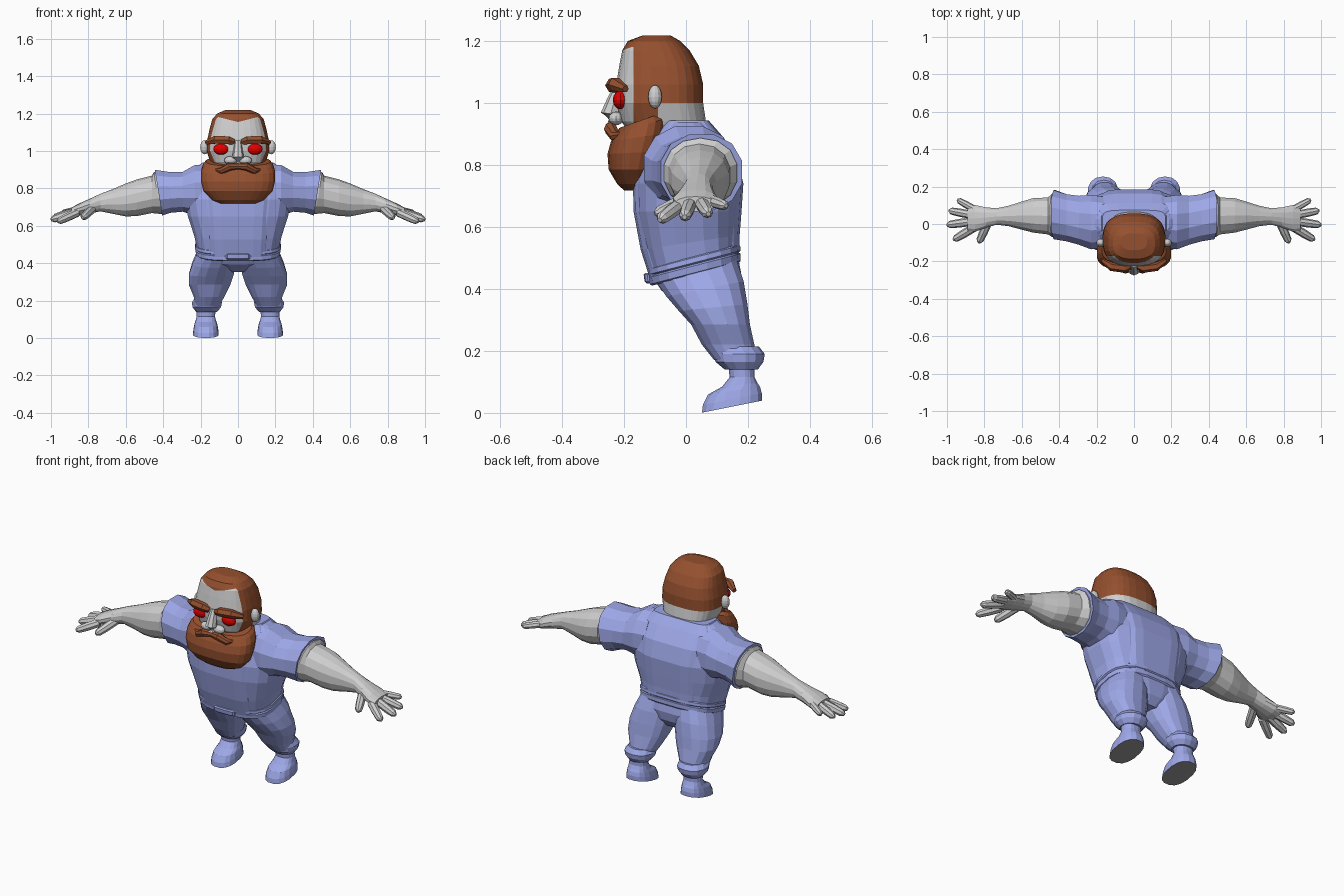
import bpy, bmesh, math
from mathutils import Vector

cube = bpy.data.objects.get("Cube")
if cube:
    bpy.data.objects.remove(cube, do_unlink=True)


def material(name, r, g, b):
    mat = bpy.data.materials.new(name)
    mat.use_nodes = True
    mat.diffuse_color = (r, g, b, 1)
    mat.node_tree.nodes["Principled BSDF"].inputs["Base Color"].default_value = (r, g, b, 1)
    return mat


BLUE = material("blue cloth", .34, .39, .80)
SKIN = material("pale skin", .62, .62, .62)
HAIR = material("brown hair", .30, .08, .028)
RED = material("red eye", .75, 0, 0)
SOLE = material("grey sole", .30, .30, .30)
made = []


def finish(name, bm, mats, rule=None):
    """Turn a bmesh into an object, colouring faces by an optional rule."""
    bmesh.ops.recalc_face_normals(bm, faces=bm.faces[:])
    if rule:
        for face in bm.faces:
            face.material_index = rule(face)
    mesh = bpy.data.meshes.new(name)
    bm.to_mesh(mesh)
    bm.free()
    for mat in mats:
        mesh.materials.append(mat)
    obj = bpy.data.objects.new(name, mesh)
    bpy.context.collection.objects.link(obj)
    made.append(obj)
    return obj


def skin_rings(rings):
    """Bridge rings of points into a closed, capped surface."""
    bm = bmesh.new()
    loops = [[bm.verts.new(p) for p in ring] for ring in rings]
    for low, high in zip(loops, loops[1:]):
        for i in range(len(low)):
            j = (i + 1) % len(low)
            bm.faces.new((low[i], low[j], high[j], high[i]))
    bm.faces.new(loops[0])
    bm.faces.new(loops[-1])
    return bm


def oval(centre, ru, rv, power, count, tilt, along_x, side):
    """One rounded-box section, across z or across x, leaning by tilt."""
    points = []
    for i in range(count):
        a = 2 * math.pi * (i + .5) / count
        c, s = math.cos(a), math.sin(a)
        u = ru * math.copysign(abs(c) ** (2 / power), c)
        v = rv * math.copysign(abs(s) ** (2 / power), s)
        offset = Vector((tilt * v, u, v)) if along_x else Vector((u, v, tilt * v))
        p = Vector(centre) + offset
        points.append((p.x * side, p.y, p.z))
    return points


def upright(rows, power=2.6, count=20, side=1):
    """Loft rows of (height, front, back, half width, tilt, centre x)."""
    rings = []
    for row in rows:
        z, front, back, half, tilt, cx = (tuple(row) + (0, 0))[:6]
        rings.append(oval((cx, (front + back) / 2, z), half, (back - front) / 2,
                          power, count, tilt, False, side))
    return skin_rings(rings)


def sideways(rows, power=2.2, count=12, side=1):
    """Loft rows of (x, centre y, centre z, radius y, radius z, tilt)."""
    rings = []
    for row in rows:
        x, cy, cz, ry, rz, tilt = (tuple(row) + (0,))[:6]
        rings.append(oval((x, cy, cz), ry, rz, power, count, tilt, True, side))
    return skin_rings(rings)


def tube(name, points, radii, mat, side=1, count=8):
    """Tapered tube through a few points."""
    pts = [Vector((x * side, y, z)) for x, y, z in points]
    rings = []
    for i, p in enumerate(pts):
        way = pts[min(i + 1, len(pts) - 1)] - pts[max(i - 1, 0)]
        turn = way.to_track_quat('Z', 'Y')
        angles = [2 * math.pi * k / count for k in range(count)]
        rings.append([p + turn @ Vector((math.cos(a), math.sin(a), 0)) * radii[i] for a in angles])
    return finish(name, skin_rings(rings), [mat])


def ball(name, place, size, mat):
    bm = bmesh.new()
    bmesh.ops.create_uvsphere(bm, u_segments=12, v_segments=8, radius=1)
    bmesh.ops.scale(bm, vec=size, verts=bm.verts)
    bmesh.ops.translate(bm, vec=place, verts=bm.verts)
    return finish(name, bm, [mat])


def finger(name, base, tip, r, side):
    base, tip = Vector(base), Vector(tip)
    points = [base.lerp(tip, t) for t in (0, .5, .88, 1)]
    tube(name, points, (r, r, r * .85, r * .35), SKIN, side)


# Torso, raised vest panel, pelvis and belt
LEAN = .26
finish("torso", upright([(.46, -.11, .165, .215, LEAN), (.55, -.14, .167, .235, .15),
                         (.65, -.163, .172, .27), (.74, -.165, .178, .285), (.83, -.14, .155, .28),
                         (.90, -.09, .105, .25), (.938, -.06, .07, .19)], 3), [BLUE])
finish("vest_panel", upright([(.47, -.117, .172, .165, LEAN), (.55, -.147, .174, .172, .15),
                              (.65, -.17, .18, .182), (.74, -.172, .186, .192),
                              (.83, -.147, .163, .2), (.90, -.097, .112, .205),
                              (.943, -.064, .074, .17)], 5), [BLUE])
finish("pelvis", upright([(.352, .01, .14, .07), (.385, -.04, .17, .15, .1),
                          (.42, -.08, .18, .2, .2), (.475, -.11, .168, .215, LEAN)]), [BLUE])
finish("belt", upright([(.447, -.11, .172, .215, LEAN), (.453, -.118, .178, .226, LEAN),
                        (.475, -.121, .177, .229, LEAN), (.48, -.117, .172, .223, LEAN),
                        (.485, -.124, .178, .231, LEAN), (.501, -.125, .176, .23, LEAN),
                        (.507, -.12, .17, .222, LEAN)], 2.8), [BLUE])
finish("buckle", upright([(.418, -.128, -.08, .055), (.424, -.134, -.08, .066),
                          (.446, -.137, -.08, .066), (.452, -.132, -.08, .055)], 5, 12), [BLUE])


# Head, with a hairline cut into the surface
def hair_rule(face):
    p = face.calc_center_median()
    fringe = p.z > 1.155 + .25 * abs(p.x)
    crown = p.y > -.17 and p.z > 1.0
    sideburn = -.17 < p.y < -.09
    return int(fringe or crown or sideburn)


head = upright([(.89, -.17, .06, .13), (.94, -.21, .065, .15), (1.0, -.224, .056, .168),
                (1.06, -.226, .056, .165), (1.12, -.216, .042, .152), (1.17, -.206, .012, .138),
                (1.2, -.188, -.018, .112), (1.218, -.14, -.05, .07)], 2.7, 28)
for place, normal in (((0, -.17, 0), (0, 1, 0)), ((0, -.09, 0), (0, 1, 0)), ((0, 0, 1), (0, 0, 1)),
                      ((0, 0, 1.155), (.25, 0, 1)), ((0, 0, 1.155), (-.25, 0, 1))):
    bmesh.ops.bisect_plane(head, geom=head.verts[:] + head.edges[:] + head.faces[:],
                           plane_co=place, plane_no=normal)
finish("head", head, [SKIN, HAIR], hair_rule)

# Beard and nose
finish("beard", upright([(.718, -.2, -.13, .09), (.738, -.222, -.11, .14), (.785, -.25, -.09, .186),
                         (.84, -.254, -.07, .2, .05), (.89, -.243, -.055, .2, .15),
                         (.928, -.228, -.05, .187, .3), (.945, -.215, -.07, .172, .35)],
                        2.5, 24), [HAIR])
tube("nose", [(0, -.215, 1.05), (0, -.23, 1.01), (0, -.243, .965), (0, -.24, .935)],
     (.018, .024, .032, .018), SKIN)

for side, label in ((1, "left_"), (-1, "right_")):
    # Face details
    ball(label + "nostril", (side * .04, -.226, .95), (.034, .024, .022), SKIN)
    ball(label + "eye", (side * .09, -.212, 1.01), (.042, .024, .03), RED)
    ball(label + "ear", (side * .178, -.1, 1.02), (.024, .022, .038), SKIN)
    tube(label + "brow", [(.022, -.228, 1.047), (.05, -.237, 1.057), (.12, -.228, 1.06), (.17, -.195, 1.045)],
         (.016, .024, .024, .012), HAIR, side, 6)
    tube(label + "moustache", [(0, -.238, .918), (.045, -.243, .917), (.09, -.229, .893), (.13, -.205, .9)],
         (.016, .022, .018, .004), HAIR, side)

    # Sleeve and arm
    finish(label + "sleeve", sideways([(.16, .01, .79, .14, .14), (.23, .01, .79, .15, .14),
                                       (.295, .02, .782, .135, .11), (.36, .033, .778, .13, .112),
                                       (.425, .05, .777, .135, .126, .16)], 2.2, 12, side), [BLUE])
    finish(label + "arm", sideways([(.40, .047, .775, .12, .112, .16), (.432, .047, .775, .12, .112, .16),
                                    (.46, .043, .768, .101, .1), (.54, .046, .75, .094, .098),
                                    (.60, .045, .738, .077, .088), (.67, .043, .73, .056, .066),
                                    (.735, .04, .724, .045, .047), (.79, .035, .706, .055, .04),
                                    (.85, .03, .686, .073, .033), (.89, .03, .674, .066, .024)],
                                   2.2, 14, side), [SKIN])

    # Fingers and thumb
    finger(label + "thumb", (.78, .01, .69), (.83, -.1, .642), .023, side)
    finger(label + "index_finger", (.86, -.022, .67), (.965, -.085, .622), .023, side)
    finger(label + "middle_finger", (.875, .012, .672), (1.0, -.005, .632), .023, side)
    finger(label + "ring_finger", (.875, .05, .676), (.99, .072, .642), .022, side)
    finger(label + "little_finger", (.855, .08, .685), (.945, .13, .668), .019, side)

    # Trouser leg and rolled cuff
    finish(label + "leg", upright([(.46, -.1, .165, .112, LEAN, .108), (.40, -.065, .188, .118, .2, .128),
                                   (.34, -.025, .2, .122, .1, .143), (.285, .015, .208, .113, 0, .152),
                                   (.22, .05, .222, .083, 0, .155), (.17, .09, .23, .066, 0, .165)],
                                  2.3, 16, side), [BLUE])
    finish(label + "cuff", upright([(.215, .075, .235, .07, 0, .162), (.19, .09, .254, .082, 0, .166),
                                    (.165, .095, .25, .078, 0, .167), (.14, .125, .232, .058, 0, .168)],
                                   2.2, 14, side), [BLUE])

    # Boot, with the grey underside picked out
    finish(label + "boot", upright([(.16, .135, .222, .052, 0, .17), (.115, .14, .222, .05, 0, .172),
                                    (.09, .115, .232, .056, .1, .172), (.072, .07, .24, .062, .15, .172),
                                    (.045, .053, .246, .067, .2, .172), (.02, .05, .246, .07, .2, .172)],
                                   2.4, 16, side), [BLUE, SOLE],
           lambda face: int(face.normal.z < -.8))

# Smooth shading with crisp edges
for obj in bpy.context.view_layer.objects:
    obj.select_set(obj in made)
bpy.context.view_layer.objects.active = made[0]
bpy.ops.object.shade_smooth_by_angle(angle=math.radians(40))
